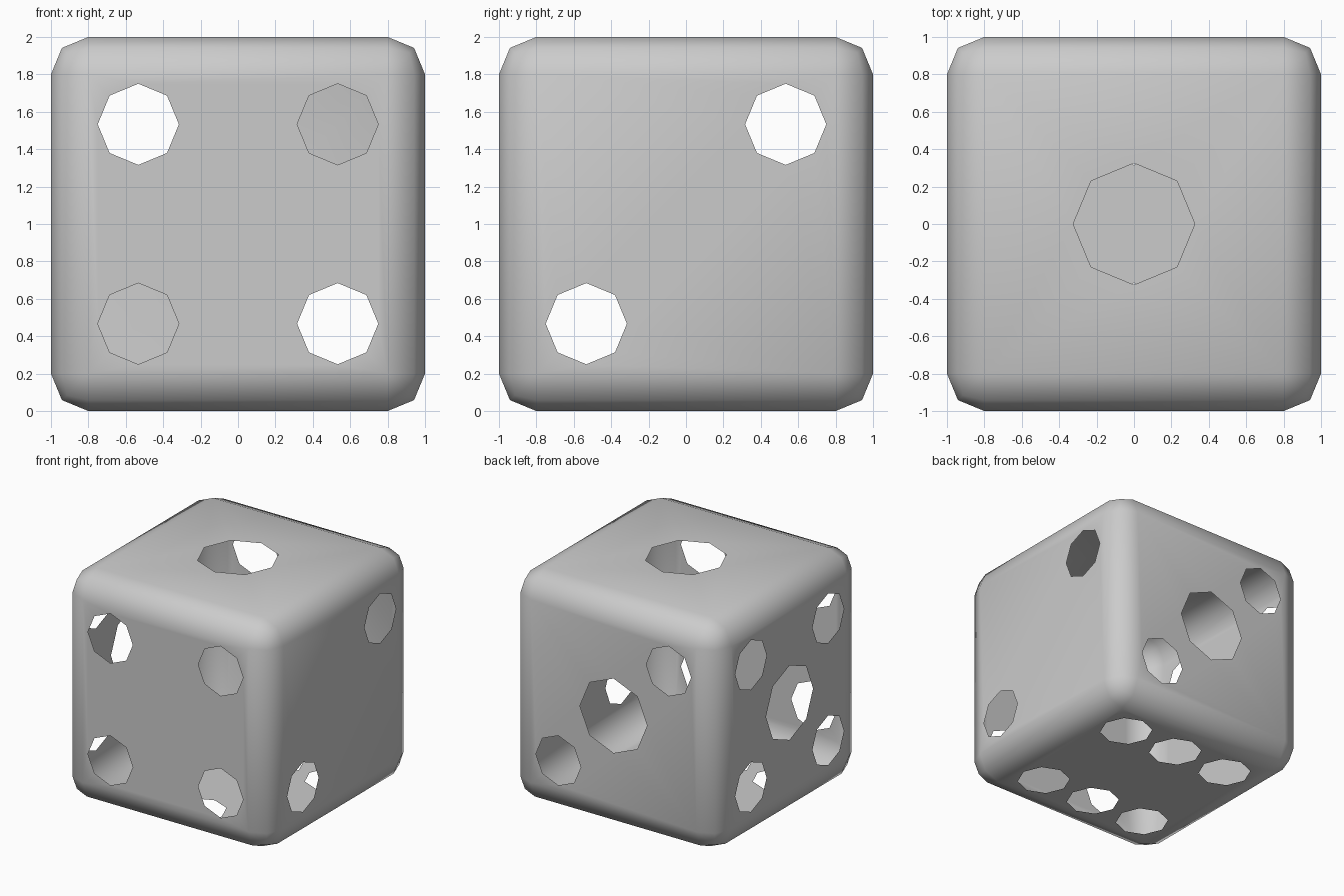
import bpy, bmesh, math
from mathutils import Vector

if "Cube" in bpy.data.objects:
    bpy.data.objects.remove(bpy.data.objects["Cube"])

P = 0.533                       # pip offset from face centre
BIG, SMALL = 0.325, 0.217       # pip radii

X, Y, Z = Vector((1, 0, 0)), Vector((0, 1, 0)), Vector((0, 0, 1))
DIAG_UP = [(-P, -P), (P, P)]
DIAG_DOWN = [(-P, P), (P, -P)]
CORNERS = DIAG_UP + DIAG_DOWN

# face normal, in-plane axes, pip centres
FACES = [
    (-Y, X, Z, CORNERS),
    (Y, X, Z, DIAG_DOWN + [(0, 0)]),
    (X, Y, Z, DIAG_UP),
    (-X, Y, Z, CORNERS + [(0, 0)]),
    (Z, X, Y, [(0, 0)]),
    (-Z, X, Y, [(x, y) for x in (-P, 0, P) for y in (-P, P)]),
]

# rounded hollow cube
bm = bmesh.new()
bmesh.ops.create_cube(bm, size=2)
bmesh.ops.bevel(bm, geom=bm.edges[:], offset=0.2, offset_type='OFFSET',
                segments=2, profile=0.5, affect='EDGES')


def pip_edges(n, u, v, cx, cy):
    """Octagonal opening lying on the face; only a lone centre pip is big."""
    r = BIG if (cx, cy) == (0, 0) and n.z > -0.5 else SMALL
    ring = []
    for i in range(8):
        a = i * math.pi / 4
        ring.append(bm.verts.new(n + u * (cx + r * math.cos(a))
                                 + v * (cy + r * math.sin(a))))
    return [bm.edges.new((ring[i], ring[(i + 1) % 8])) for i in range(8)]


# replace each flat side by a sheet with pip openings
for n, u, v, pips in FACES:
    bm.normal_update()
    side = max(bm.faces, key=lambda f: f.calc_area() if f.normal.dot(n) > 0.99 else 0)
    edges = list(side.edges)
    bmesh.ops.delete(bm, geom=[side], context='FACES_ONLY')
    for cx, cy in pips:
        edges += pip_edges(n, u, v, cx, cy)
    res = bmesh.ops.triangle_fill(bm, use_beauty=True, use_dissolve=False,
                                  edges=edges, normal=n)
    for f in res['geom']:
        if isinstance(f, bmesh.types.BMFace):
            f.normal_update()
            if f.normal.dot(n) < 0:
                f.normal_flip()

for f in bm.faces:
    f.smooth = True
bmesh.ops.translate(bm, verts=bm.verts[:], vec=(0, 0, 1))

mesh = bpy.data.meshes.new("die_shell")
bm.to_mesh(mesh)
bm.free()
bpy.context.collection.objects.link(bpy.data.objects.new("die_shell", mesh))
